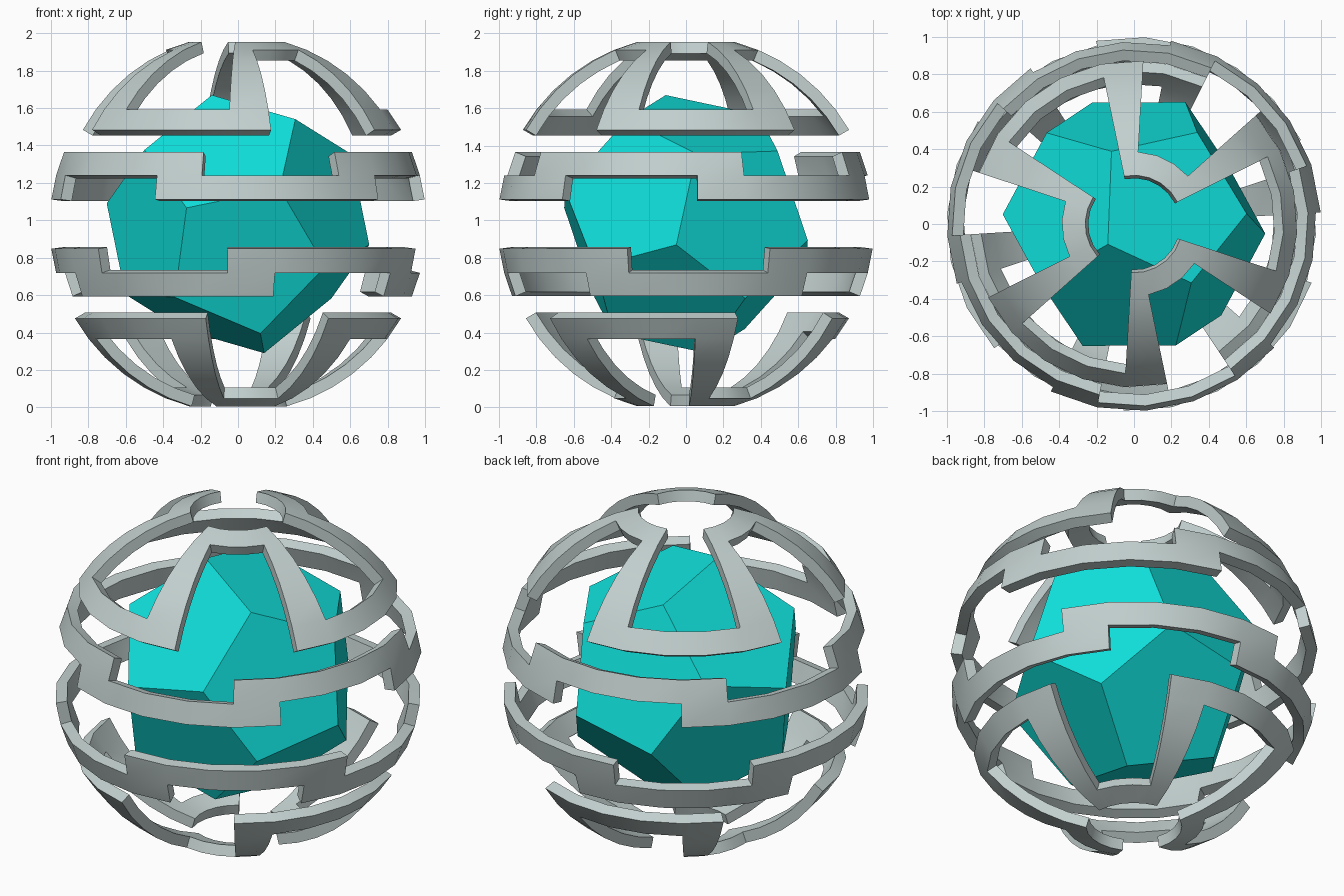
import bpy, bmesh, math
from mathutils import Vector

if "Cube" in bpy.data.objects:
    bpy.data.objects.remove(bpy.data.objects["Cube"])

CENTER = Vector((0, 0, 0.98))
RADIUS = 1.008        # outer shell radius
INNER = 0.938         # inner shell radius as a share of the outer
LAT, LON = 7.5, 15.0  # cell size of the shell in degrees


def material(name, rgb):
    m = bpy.data.materials.new(name)
    m.diffuse_color = (*rgb, 1)
    m.use_nodes = True
    m.node_tree.nodes["Principled BSDF"].inputs["Base Color"].default_value = m.diffuse_color
    return m


def add_object(name, bm, mat):
    bmesh.ops.recalc_face_normals(bm, faces=bm.faces[:])
    mesh = bpy.data.meshes.new(name)
    bm.to_mesh(mesh)
    bm.free()
    mesh.materials.append(mat)
    ob = bpy.data.objects.new(name, mesh)
    ob.location = CENTER
    bpy.context.collection.objects.link(ob)
    return ob


def on_sphere(row, col, start):
    lat, lon = math.radians(row * LAT), math.radians(start + col * LON)
    return RADIUS * Vector((math.cos(lat) * math.cos(lon),
                            math.cos(lat) * math.sin(lon), math.sin(lat)))


def meander(name, row_a, row_b, start, mat):
    """Zigzag band: arcs alternate between two rows, joined by upright bars."""
    bm = bmesh.new()
    verts = {}

    def vert(row, col):
        key = (row, col % 24)
        if key not in verts:
            verts[key] = bm.verts.new(on_sphere(row, col % 24, start))
        return verts[key]

    low, high = sorted((row_a, row_b))
    for col in range(24):
        step = col % 8
        if step in (0, 4):
            rows = range(low, high + 1)
        else:
            rows = [row_a if step < 4 else row_b]
        for r in rows:
            bm.faces.new([vert(r, col), vert(r, col + 1),
                          vert(r + 1, col + 1), vert(r + 1, col)])
    # wall thickness towards the centre
    ext = bmesh.ops.extrude_face_region(bm, geom=bm.faces[:], use_keep_orig=True)
    for g in ext["geom"]:
        if isinstance(g, bmesh.types.BMVert):
            g.co *= INNER
    ob = add_object(name, bm, mat)
    bpy.ops.object.select_all(action='DESELECT')
    ob.select_set(True)
    bpy.context.view_layer.objects.active = ob
    bpy.ops.object.shade_smooth_by_angle(angle=math.radians(30))


grey = material("pale grey", (0.54, 0.63, 0.62))
teal = material("bright teal", (0.005, 0.74, 0.70))

# Shell: two caps and two bands
meander("top_cap", 4, 9, 86.7, grey)
meander("upper_band", 1, 2, 3.6, grey)
meander("lower_band", -3, -2, 86.7, grey)
meander("bottom_cap", -5, -10, 63.6, grey)

# Core: tilted dodecahedron, its frame set by one edge
edge_a, edge_b = Vector((-0.14, -0.11, 0.69)), Vector((-0.12, 0.39, 0.584))
ez = (edge_a + edge_b).normalized()
ex = (edge_b - edge_a).cross(ez).normalized()
ey = ez.cross(ex)
phi = (1 + math.sqrt(5)) / 2
signs = (-1, 1)
points = [(a, b, c) for a in signs for b in signs for c in signs]
for a in signs:
    for b in signs:
        u, v = a / phi, b * phi
        points += [(0, u, v), (u, v, 0), (v, 0, u)]
bm = bmesh.new()
scale = 0.712 / math.sqrt(3)
for x, y, z in points:
    bm.verts.new((ex * x + ey * y + ez * z) * scale)
bmesh.ops.convex_hull(bm, input=bm.verts[:])
bmesh.ops.dissolve_limit(bm, angle_limit=0.1, verts=bm.verts[:], edges=bm.edges[:])
add_object("core", bm, teal)
